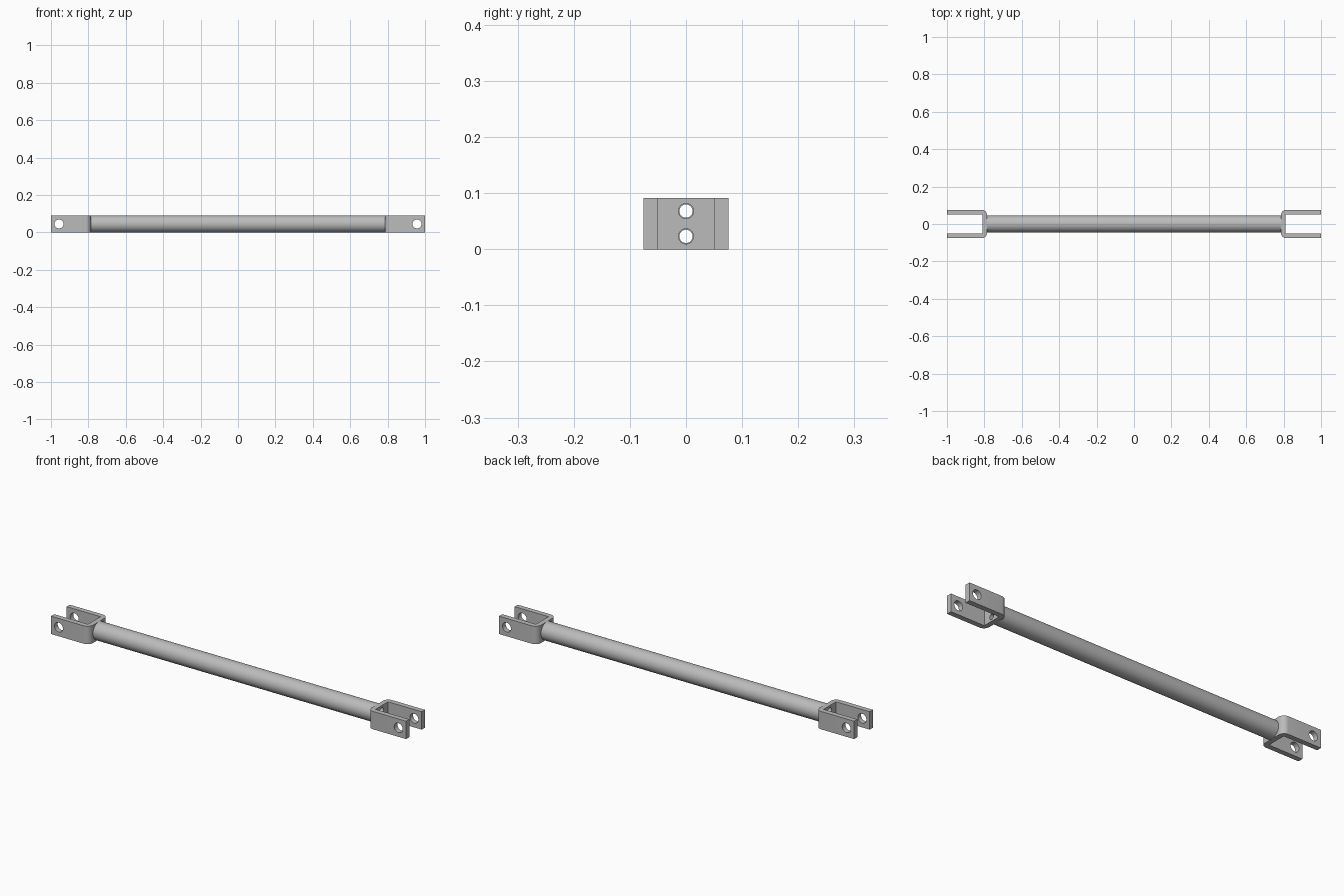
import bpy, bmesh, math
from mathutils import Matrix

if "Cube" in bpy.data.objects:
    bpy.data.objects.remove(bpy.data.objects["Cube"], do_unlink=True)

HEIGHT = 0.091
MID = HEIGHT / 2
ROD_END = 0.785      # where the rod meets the forks
HALF_WIDTH = 0.076
INNER_HALF = 0.05
BEND = 0.03          # outer bend radius of the forks

steel = bpy.data.materials.new("steel_grey")
steel.use_nodes = True
grey = (0.5, 0.5, 0.5, 1)
steel.diffuse_color = grey
steel.node_tree.nodes["Principled BSDF"].inputs["Base Color"].default_value = grey


def make_object(name, bm):
    bmesh.ops.recalc_face_normals(bm, faces=bm.faces)
    mesh = bpy.data.meshes.new(name)
    bm.to_mesh(mesh)
    bm.free()
    mesh.materials.append(steel)
    obj = bpy.data.objects.new(name, mesh)
    bpy.context.collection.objects.link(obj)
    return obj


def cylinder(name, radius, length, centre, axis, sides=32):
    bm = bmesh.new()
    turn = Matrix.Rotation(math.pi / 2, 4, "Y" if axis == "X" else "X")
    bmesh.ops.create_cone(bm, cap_ends=True, segments=sides, radius1=radius,
                          radius2=radius, depth=length,
                          matrix=Matrix.Translation(centre) @ turn)
    return make_object(name, bm)


def select_only(obj):
    bpy.ops.object.select_all(action="DESELECT")
    obj.select_set(True)
    bpy.context.view_layer.objects.active = obj


def drill(obj, radius, length, centre, axis):
    cutter = cylinder("drill_cutter", radius, length, centre, axis)
    cutter.hide_render = True
    mod = obj.modifiers.new("hole", "BOOLEAN")
    mod.operation = "DIFFERENCE"
    mod.solver = "EXACT"
    mod.object = cutter
    select_only(obj)
    bpy.ops.object.modifier_apply(modifier=mod.name)
    bpy.data.objects.remove(cutter, do_unlink=True)


def finish(obj):
    select_only(obj)
    bpy.ops.object.shade_smooth_by_angle(angle=math.radians(30))


def fork(name, side):
    # U-shaped outline with rounded outer corners, extruded upwards
    half = [(1, HALF_WIDTH)]
    for i in range(9):
        a = math.pi / 2 * i / 8
        half.append((ROD_END + BEND * (1 - math.sin(a)),
                     HALF_WIDTH - BEND * (1 - math.cos(a))))
    inner_x = ROD_END + 0.025
    outline = half + [(x, -y) for x, y in reversed(half)]
    outline += [(1, -INNER_HALF), (inner_x, -INNER_HALF),
                (inner_x, INNER_HALF), (1, INNER_HALF)]
    bm = bmesh.new()
    face = bm.faces.new([bm.verts.new((side * x, y, 0)) for x, y in outline])
    up = bmesh.ops.extrude_face_region(bm, geom=[face])["geom"]
    bmesh.ops.translate(bm, vec=(0, 0, HEIGHT),
                        verts=[v for v in up if isinstance(v, bmesh.types.BMVert)])
    obj = make_object(name, bm)
    # pin hole through both arms, then two bolt holes in the base
    drill(obj, 0.024, 0.4, (side * 0.957, 0, MID), "Y")
    for dz in (-0.0225, 0.0225):
        drill(obj, 0.0135, 0.2, (side * ROD_END, 0, MID + dz), "X")
    finish(obj)


# Rod with two long bores in line with the bolt holes
rod = cylinder("rod", MID, 2 * ROD_END, (0, 0, MID), "X", 64)
for dz in (-0.0225, 0.0225):
    drill(rod, 0.0118, 2, (0, 0, MID + dz), "X")
finish(rod)

fork("left_fork", 1)
fork("right_fork", -1)
